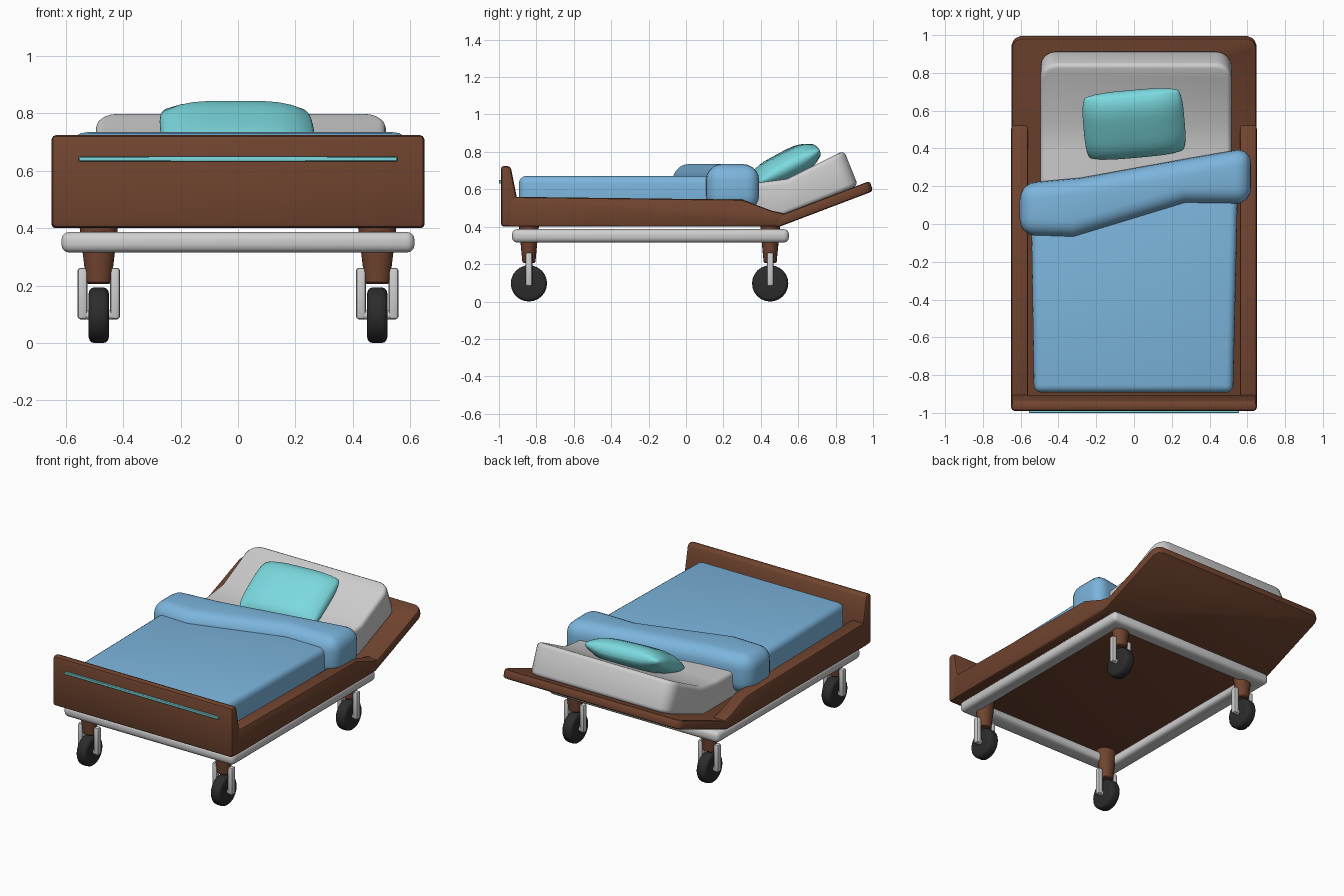
import bpy, bmesh, math
from mathutils import Matrix, Vector

if "Cube" in bpy.data.objects:
    bpy.data.objects.remove(bpy.data.objects["Cube"])


def mat(name, rgb):
    m = bpy.data.materials.new(name)
    m.diffuse_color = (*rgb, 1)
    m.use_nodes = True
    m.node_tree.nodes["Principled BSDF"].inputs["Base Color"].default_value = m.diffuse_color
    return m


BROWN = mat("brown wood", (0.165, 0.058, 0.029))
GREY = mat("light grey", (0.62, 0.62, 0.62))
BLUE = mat("blanket blue", (0.2, 0.46, 0.72))
TEAL = mat("teal", (0.2, 0.70, 0.74))
BLACK = mat("tyre black", (0.025, 0.025, 0.025))


def bevel(bm, edges, width, seg):
    bmesh.ops.bevel(bm, geom=edges, offset=width, segments=seg, profile=0.5,
                    affect='EDGES', clamp_overlap=True)


def finish(bm, name, material, width=0, seg=2, angle=40):
    """Round the hard edges, then make a smooth-shaded object."""
    bmesh.ops.recalc_face_normals(bm, faces=bm.faces)
    if width:
        bevel(bm, [e for e in bm.edges if e.calc_face_angle(0) > math.radians(30)], width, seg)
    me = bpy.data.meshes.new(name)
    bm.to_mesh(me)
    bm.free()
    ob = bpy.data.objects.new(name, me)
    bpy.context.collection.objects.link(ob)
    me.materials.append(material)
    bpy.ops.object.select_all(action='DESELECT')
    ob.select_set(True)
    bpy.context.view_layer.objects.active = ob
    bpy.ops.object.shade_smooth_by_angle(angle=math.radians(angle))
    return ob


def prism(pts, axis, lo, hi):
    """Extrude a profile along x (points are y, z) or z (points are x, y)."""
    bm = bmesh.new()
    place = (lambda p, t: (t, *p)) if axis == 'x' else (lambda p, t: (*p, t))
    a, b = ([bm.verts.new(place(p, t)) for p in pts] for t in (lo, hi))
    bm.faces.new(a)
    bm.faces.new(b)
    for i in range(len(pts)):
        j = (i + 1) % len(pts)
        bm.faces.new((a[i], a[j], b[j], b[i]))
    bmesh.ops.recalc_face_normals(bm, faces=bm.faces)
    return bm


def head_corners(bm, y, width, seg):
    """Round the two outer corners at the head end."""
    es = [e for e in bm.edges if all(v.co.y > y for v in e.verts)
          and abs(e.verts[0].co.x - e.verts[1].co.x) < 1e-4]
    bevel(bm, es, width, seg)
    return bm


def box(lo, hi):
    return prism([(lo[0], lo[1]), (hi[0], lo[1]), (hi[0], hi[1]), (lo[0], hi[1])],
                 'z', lo[2], hi[2])


def cone(r1, r2, depth, matrix, n=20):
    bm = bmesh.new()
    bmesh.ops.create_cone(bm, cap_ends=True, segments=n, radius1=r1, radius2=r2,
                          depth=depth, matrix=matrix)
    return bm


# bed deck with raised head section
deck = prism([(-.96, .40), (.50, .40), (1.0, .59), (.983, .645), (.52, .468), (-.96, .468)],
             'x', -.648, .648)
finish(head_corners(deck, .97, .05, 2), "bed_deck", BROWN, .014)

# side rails
for s, side in ((-1, "left"), (1, "right")):
    rail = prism([(-.95, .40), (.48, .40), (.53, .47), (.46, .485), (.30, .545), (-.95, .56)],
                 'x', *sorted((s * .56, s * .65)))
    finish(rail, side + "_rail", BROWN, .014)

# footboard and its stripe
foot = prism([(-.99, .40), (-.905, .40), (-.905, .56), (-.938, .725), (-.99, .725)],
             'x', -.65, .65)
finish(foot, "footboard", BROWN, .018)
finish(box((-.555, -1.0, .632), (.555, -.985, .65)), "footboard_stripe", TEAL, .003, 1)

# grey chassis ring
bm = bmesh.new()
X, Y0, Y1, W = .615, -.93, .55, .1
rings = []
for sx, y, sy in ((-1, Y0, 1), (1, Y0, 1), (1, Y1, -1), (-1, Y1, -1)):
    rings.append([bm.verts.new((sx * (X - d), y + sy * d, z))
                  for d, z in ((0, .315), (W, .315), (W, .387), (0, .387))])
for i in range(4):
    a, b = rings[i], rings[(i + 1) % 4]
    for k in range(4):
        m = (k + 1) % 4
        bm.faces.new((a[k], a[m], b[m], b[k]))
finish(bm, "chassis_frame", GREY, .027, 3)

# legs, forks and wheels
TURN = Matrix.Rotation(math.pi / 2, 4, 'Y')
for s, side in ((-1, "left"), (1, "right")):
    for y, end in ((-.84, "front"), (.45, "back")):
        tag, x = f"{end}_{side}_", s * .485
        squash = Matrix.Diagonal((1, .8, 1, 1))
        leg = cone(.043, .067, .2, Matrix.Translation((x, y, .306)) @ squash)
        finish(leg, tag + "leg", BROWN, .006, 1)
        for d, part in ((-.057, "a"), (.057, "b")):
            fork = box((x + d - .017, y - .018, .083), (x + d + .017, y + .018, .262))
            finish(fork, tag + "fork_" + part, GREY, .01)
        at = Matrix.Translation((x, y, .097))
        finish(cone(.016, .016, .13, at @ TURN, 12), tag + "axle", GREY)
        finish(cone(.097, .097, .07, at @ TURN, 24), tag + "wheel", BLACK, .02, 3)

# mattress, bent up at the head
mattress = prism([(-.86, .46), (.52, .46), (.92, .62), (.845, .807), (.54, .655),
                  (.38, .635), (-.86, .63)], 'x', -.495, .515)
finish(head_corners(mattress, .8, .08, 4), "mattress", GREY, .025, 3)

# blanket and its folded-over, slightly skewed top
blanket = prism([(-.53, -.893), (.525, -.893), (.55, .2), (-.545, .1)], 'z', .47, .672)
finish(blanket, "blanket", BLUE, .04, 4)
fold = prism([(-.605, -.06), (-.32, -.07), (.27, .11), (.62, .105), (.62, .405),
              (.3, .35), (-.28, .245), (-.605, .215)], 'z', .48, .735)
finish(fold, "blanket_fold", BLUE, .085, 5)

# pillow: a subdivided box thinned toward its rim
bm = bmesh.new()
bmesh.ops.create_cube(bm, size=2)
bmesh.ops.subdivide_edges(bm, edges=bm.edges[:], cuts=9, use_grid_fill=True)
M = (Matrix.Translation((0, .53, .722)) @ Matrix.Rotation(math.radians(5), 4, 'Z')
     @ Matrix.Rotation(math.radians(28), 4, 'X'))
for v in bm.verts:
    x, y, z = v.co
    puff = (1 - .55 * x ** 4) * (1 - .5 * y ** 4)
    rim = 1 - .06 * z * z
    v.co = M @ Vector((.268 * x * (1 - .07 * y ** 4) * rim,
                       .195 * y * (1 - .07 * x ** 4) * rim, .075 * z * puff))
finish(bm, "pillow", TEAL, .012, 2, 60)
